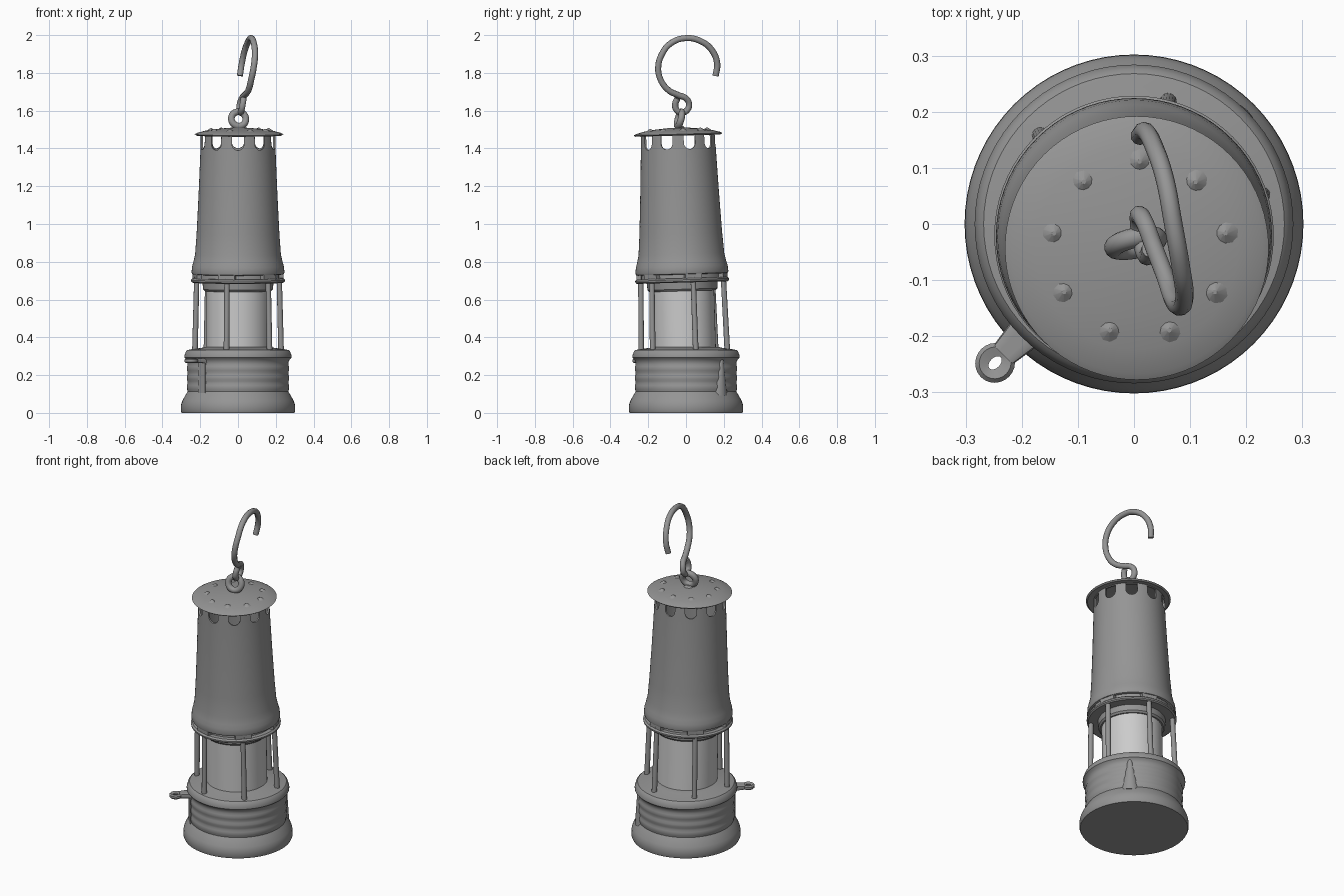
import bpy, bmesh, math
from mathutils import Matrix, Vector

if "Cube" in bpy.data.objects:
    bpy.data.objects.remove(bpy.data.objects["Cube"])

LEAN = Matrix.Rotation(0.029, 4, 'X')   # the upper lamp leans slightly forward


def finish(name, bm, mat=None):
    bmesh.ops.remove_doubles(bm, verts=bm.verts, dist=1e-5)
    bmesh.ops.recalc_face_normals(bm, faces=bm.faces)
    me = bpy.data.meshes.new(name)
    bm.to_mesh(me)
    bm.free()
    if mat:
        me.transform(mat)
    ob = bpy.data.objects.new(name, me)
    bpy.context.collection.objects.link(ob)
    return ob


def lathe(name, profile, mat=None, closed=False, segs=72):
    bm = bmesh.new()
    rings = []
    for r, z in profile:
        rings.append([bm.verts.new((max(r, 1e-7) * math.cos(2 * math.pi * i / segs),
                                    max(r, 1e-7) * math.sin(2 * math.pi * i / segs), z))
                      for i in range(segs)])
    pairs = list(zip(rings, rings[1:]))
    if closed:
        pairs.append((rings[-1], rings[0]))
    for a, b in pairs:
        for i in range(segs):
            j = (i + 1) % segs
            bm.faces.new((a[i], a[j], b[j], b[i]))
    bmesh.ops.dissolve_degenerate(bm, dist=1e-6, edges=bm.edges)
    return finish(name, bm, mat)


def rod(bm, p, q, r1, r2, segs=16):
    p, q = Vector(p), Vector(q)
    d = q - p
    m = Matrix.Translation((p + q) / 2) @ d.to_track_quat('Z', 'Y').to_matrix().to_4x4()
    bmesh.ops.create_cone(bm, cap_ends=True, segments=segs, radius1=r1, radius2=r2,
                          depth=d.length, matrix=m)


def box(bm, m, size):
    bmesh.ops.create_cube(bm, size=1, matrix=m @ Matrix.Diagonal((*size, 1)))


def polar(a, r, z):
    return Vector((r * math.cos(a), r * math.sin(a), z))


def apply_cut(ob, cutter):
    cutter.hide_render = True
    mod = ob.modifiers.new("cut", 'BOOLEAN')
    mod.operation, mod.solver, mod.object = 'DIFFERENCE', 'EXACT', cutter
    bpy.context.view_layer.objects.active = ob
    bpy.ops.object.modifier_apply(modifier=mod.name)
    bpy.data.objects.remove(cutter)


# fuel base with flared foot, soft worn ribs and collar
ribs = [(0.269 + 0.0025 * math.cos(2 * math.pi * (z - 0.135) / 0.05), z)
        for z in [0.112 + 0.0112 * i for i in range(15)]]
lathe("fuel_base", [(0, 0), (0.298, 0), (0.302, 0.008), (0.301, 0.045), (0.294, 0.065),
                    (0.278, 0.095)] + ribs +
      [(0.273, 0.282), (0.284, 0.292), (0.284, 0.302), (0.276, 0.325), (0.268, 0.333),
       (0.245, 0.337), (0.19, 0.345), (0.17, 0.35), (0, 0.35)])

# shallow lock wedge at the back right, lock plate at the front left
bm = bmesh.new()
a = math.radians(45)
rod(bm, polar(a, 0.232, 0.10), polar(a, 0.262, 0.285), 0.055, 0.012, 24)
finish("lock_wedge", bm)
bm = bmesh.new()
a = math.radians(225)
box(bm, Matrix.Rotation(a, 4, 'Z') @ Matrix.Translation((0.26, 0, 0.19)), (0.026, 0.05, 0.17))
finish("lock_plate", bm)

# side lug with an eye
bm = bmesh.new()
n, outer, inner = 24, [], []
for i in range(n):
    t = 2 * math.pi * i / n
    outer.append((0.35 + 0.036 * math.cos(t), 0.035 * math.sin(t)))
    inner.append((0.35 + 0.014 * math.cos(t), 0.009 * math.sin(t)))
loops = [[bm.verts.new((0.35 + (x - 0.35) * s, y * s, z)) for x, y in pts]
         for pts, s, z in ((inner, 1, 0.268), (outer, 0.8, 0.263), (outer, 1, 0.270),
                           (outer, 1, 0.282), (outer, 0.8, 0.289), (inner, 1, 0.284))]
for k in range(6):
    p, q = loops[k], loops[(k + 1) % 6]
    for i in range(n):
        bm.faces.new((p[i], p[(i + 1) % n], q[(i + 1) % n], q[i]))
rod(bm, (0.25, 0, 0.277), (0.33, 0, 0.277), 0.036, 0.024)
for v in bm.verts:                       # flatten the neck
    v.co.z = 0.277 + max(-0.014, min(0.014, v.co.z - 0.277))
finish("side_lug", bm, Matrix.Rotation(a, 4, 'Z'))

# glass cylinder
glass = lathe("glass", [(0, 0.34), (0.168, 0.34), (0.168, 0.66), (0, 0.66)], LEAN)

# gallery ring that holds the glass from above, with the gauze foot behind the slots
lathe("gallery_ring", [(0.15, 0.645), (0.176, 0.645), (0.185, 0.655), (0.188, 0.69),
                       (0.240, 0.69), (0.248, 0.696), (0.249, 0.705), (0.240, 0.713),
                       (0.215, 0.713), (0.212, 0.76), (0.15, 0.76)], LEAN, closed=True)

# six pillars, each with a spacer under the bonnet
bm = bmesh.new()
for k in range(6):
    a = math.radians(15 + 60 * k)
    rod(bm, polar(a, 0.236, 0.33), polar(a, 0.226, 0.72), 0.015, 0.014)
    box(bm, Matrix.Rotation(a, 4, 'Z') @ Matrix.Translation((0.225, 0, 0.723)),
        (0.026, 0.09, 0.03))
finish("pillars", bm, LEAN)

# bonnet shell
bonnet = lathe("bonnet", [(0.232, 0.733), (0.243, 0.736), (0.246, 0.745), (0.243, 0.775),
                          (0.236, 0.80), (0.227, 0.84), (0.219, 0.95), (0.209, 1.15),
                          (0.200, 1.36), (0.197, 1.485), (0.187, 1.485), (0.190, 1.36),
                          (0.199, 1.15), (0.209, 0.95), (0.216, 0.84), (0.230, 0.775)],
               LEAN, closed=True)

# ten round-bottomed vent notches
bm = bmesh.new()
w, zc = 0.032, 1.428
outline = [(w * math.cos(math.pi + math.pi * i / 12), zc + w * math.sin(math.pi + math.pi * i / 12))
           for i in range(13)] + [(w, 1.468), (-w, 1.468)]
for k in range(10):
    rot = Matrix.Rotation(math.radians(18 + 36 * k), 4, 'Z')
    near = [bm.verts.new(rot @ Vector((0.13, y, z))) for y, z in outline]
    far = [bm.verts.new(rot @ Vector((0.30, y, z))) for y, z in outline]
    bm.faces.new(near)
    bm.faces.new(far[::-1])
    for i in range(len(outline)):
        j = (i + 1) % len(outline)
        bm.faces.new((near[i], far[i], far[j], near[j]))
apply_cut(bonnet, finish("vent_cutter", bm, LEAN))

# domed cap with nine low raised points
lathe("cap", [(0, 1.511), (0.06, 1.509), (0.12, 1.503), (0.18, 1.494), (0.224, 1.482),
              (0.235, 1.476), (0.226, 1.469), (0.18, 1.474), (0.10, 1.485), (0, 1.49)],
      Matrix.Translation((0.005, 0, 0)) @ LEAN)
bm = bmesh.new()
for k in range(9):
    a = math.radians(10 + 40 * k)
    rod(bm, polar(a, 0.155, 1.493), polar(a, 0.155, 1.507), 0.024, 0.004, 10)
finish("cap_points", bm, Matrix.Translation((0.01, 0, 0)) @ LEAN)

# small boss and ring on the cap
lathe("ring_boss", [(0, 1.522), (0.015, 1.52), (0.028, 1.508), (0.028, 1.495), (0, 1.495)],
      Matrix.Translation((0.004, 0.012, 0)) @ LEAN, segs=24)
bpy.ops.mesh.primitive_torus_add(major_radius=0.039, minor_radius=0.018, major_segments=36,
                                 minor_segments=14, location=(0.003, -0.034, 1.556),
                                 rotation=(math.radians(76), 0, math.radians(12)))
bpy.context.object.name = "cap_ring"

# open hook ending in a small eye
path = [(0.01, 0.157, 1.785), (0.02, 0.165, 1.85), (0.036, 0.137, 1.92), (0.055, 0.08, 1.967),
        (0.07, 0, 1.984), (0.084, -0.08, 1.957), (0.09, -0.127, 1.9), (0.083, -0.147, 1.83),
        (0.07, -0.135, 1.765), (0.055, -0.092, 1.708), (0.035, -0.04, 1.682),
        (0.02, 0, 1.665), (0.01, 0.016, 1.635), (0.009, 0.005, 1.602), (0.012, -0.022, 1.59),
        (0.019, -0.05, 1.604), (0.025, -0.057, 1.635), (0.03, -0.045, 1.665)]
cu = bpy.data.curves.new("hook", 'CURVE')
cu.dimensions, cu.bevel_depth, cu.bevel_resolution = '3D', 0.0165, 3
cu.use_fill_caps, cu.resolution_u = True, 6
sp = cu.splines.new('BEZIER')
sp.bezier_points.add(len(path) - 1)
for bp, co in zip(sp.bezier_points, path):
    bp.co = co
    bp.handle_left_type = bp.handle_right_type = 'AUTO'
bpy.context.collection.objects.link(bpy.data.objects.new("hook", cu))

# dark metal on everything except the pale glass; smooth shading with crisp edges
metal = bpy.data.materials.new("dark_metal")
metal.diffuse_color = (0.3, 0.3, 0.3, 1)
metal.use_nodes = True
metal.node_tree.nodes["Principled BSDF"].inputs["Base Color"].default_value = metal.diffuse_color
pale = bpy.data.materials.new("pale_glass")
pale.diffuse_color = (0.8, 0.8, 0.8, 1)
pale.use_nodes = True
pale.node_tree.nodes["Principled BSDF"].inputs["Base Color"].default_value = pale.diffuse_color
for ob in bpy.context.scene.objects:
    ob.data.materials.append(pale if ob == glass else metal)
    ob.select_set(ob.type == 'MESH')
bpy.context.view_layer.objects.active = glass
bpy.ops.object.shade_smooth_by_angle(angle=math.radians(35))
